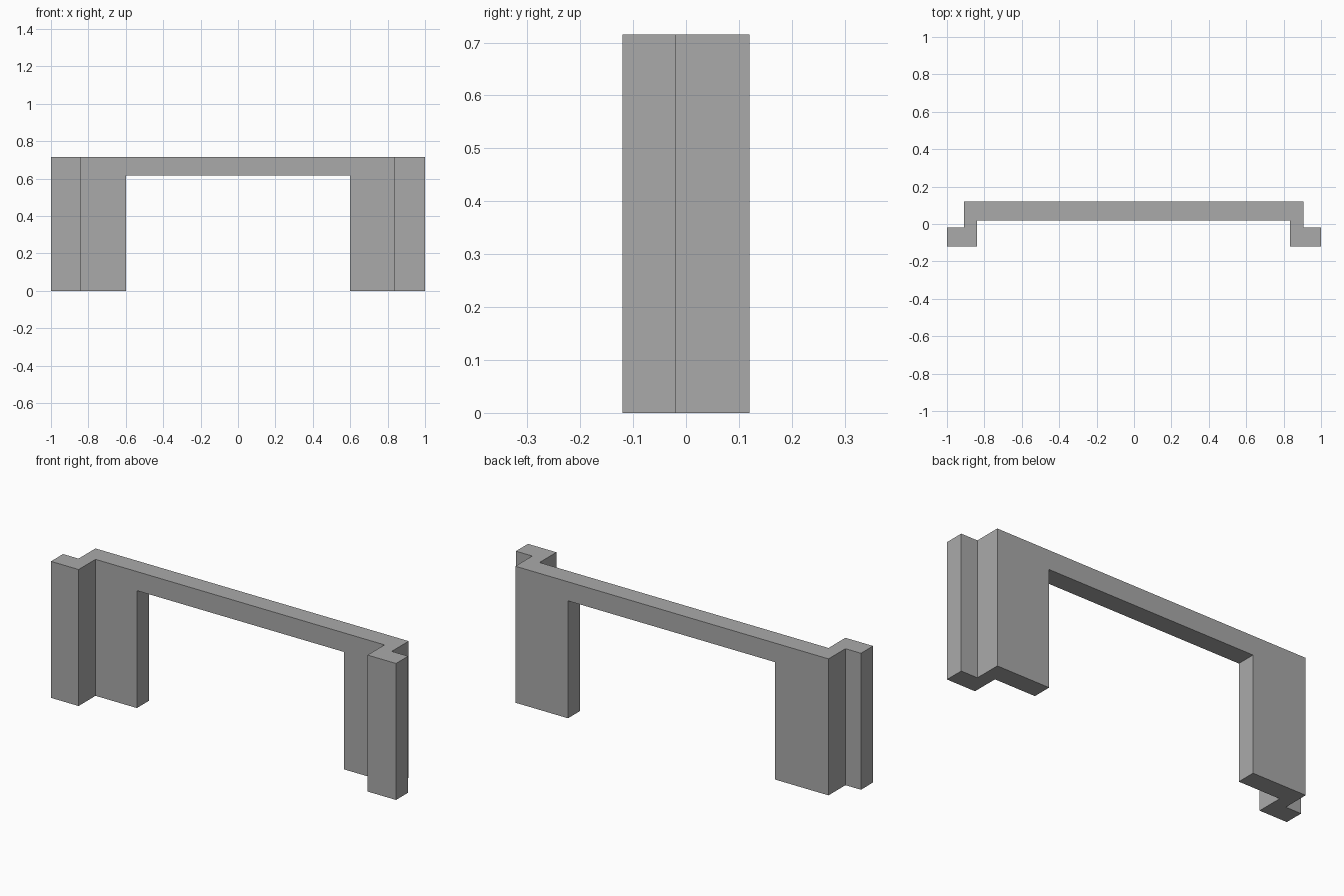
import bpy
import bmesh

cube = bpy.data.objects.get("Cube")
if cube:
    bpy.data.objects.remove(cube, do_unlink=True)

HEIGHT = 0.715
LINTEL_BOTTOM = 0.615
FRONT, STEP, WALL, BACK = -0.12, -0.02, 0.02, 0.12
HALF_OPENING = 0.6

# Single plain grey
grey = bpy.data.materials.new("plain_grey")
grey.use_nodes = True
colour = (0.4, 0.4, 0.4, 1)
grey.diffuse_color = colour
grey.node_tree.nodes["Principled BSDF"].inputs["Base Color"].default_value = colour


def prism(name, outline, z0, z1):
    """Extrude a plan outline between two heights."""
    bm = bmesh.new()
    base = bm.faces.new([bm.verts.new((x, y, z0)) for x, y in outline])
    top = bmesh.ops.extrude_face_region(bm, geom=[base])
    verts = [v for v in top["geom"] if isinstance(v, bmesh.types.BMVert)]
    bmesh.ops.translate(bm, verts=verts, vec=(0, 0, z1 - z0))
    bmesh.ops.recalc_face_normals(bm, faces=bm.faces)
    mesh = bpy.data.meshes.new(name)
    bm.to_mesh(mesh)
    bm.free()
    mesh.materials.append(grey)
    obj = bpy.data.objects.new(name, mesh)
    bpy.context.collection.objects.link(obj)
    return obj


def stepped_end(side, inner, outer):
    """Z-shaped end of the plan, from the wall's inner face to its back."""
    return [(side * inner, WALL), (side * inner, FRONT), (side, FRONT),
            (side, STEP), (side * outer, STEP), (side * outer, BACK)]


# Continuous wall with a stepped return at each end
plan = stepped_end(1, 0.835, 0.905) + stepped_end(-1, 0.84, 0.91)[::-1]
frame = prism("doorway_frame", plan, 0, HEIGHT)

# Doorway opening, cut through the wall from the floor to the lintel
w = HALF_OPENING
cutter = prism("opening_cutter", [(-w, -0.3), (w, -0.3), (w, 0.3), (-w, 0.3)],
               -0.1, LINTEL_BOTTOM)
cutter.hide_render = True
cut = frame.modifiers.new("opening", 'BOOLEAN')
cut.operation = 'DIFFERENCE'
cut.solver = 'EXACT'
cut.object = cutter
bpy.context.view_layer.objects.active = frame
frame.select_set(True)
bpy.ops.object.modifier_apply(modifier=cut.name)
bpy.data.objects.remove(cutter, do_unlink=True)
